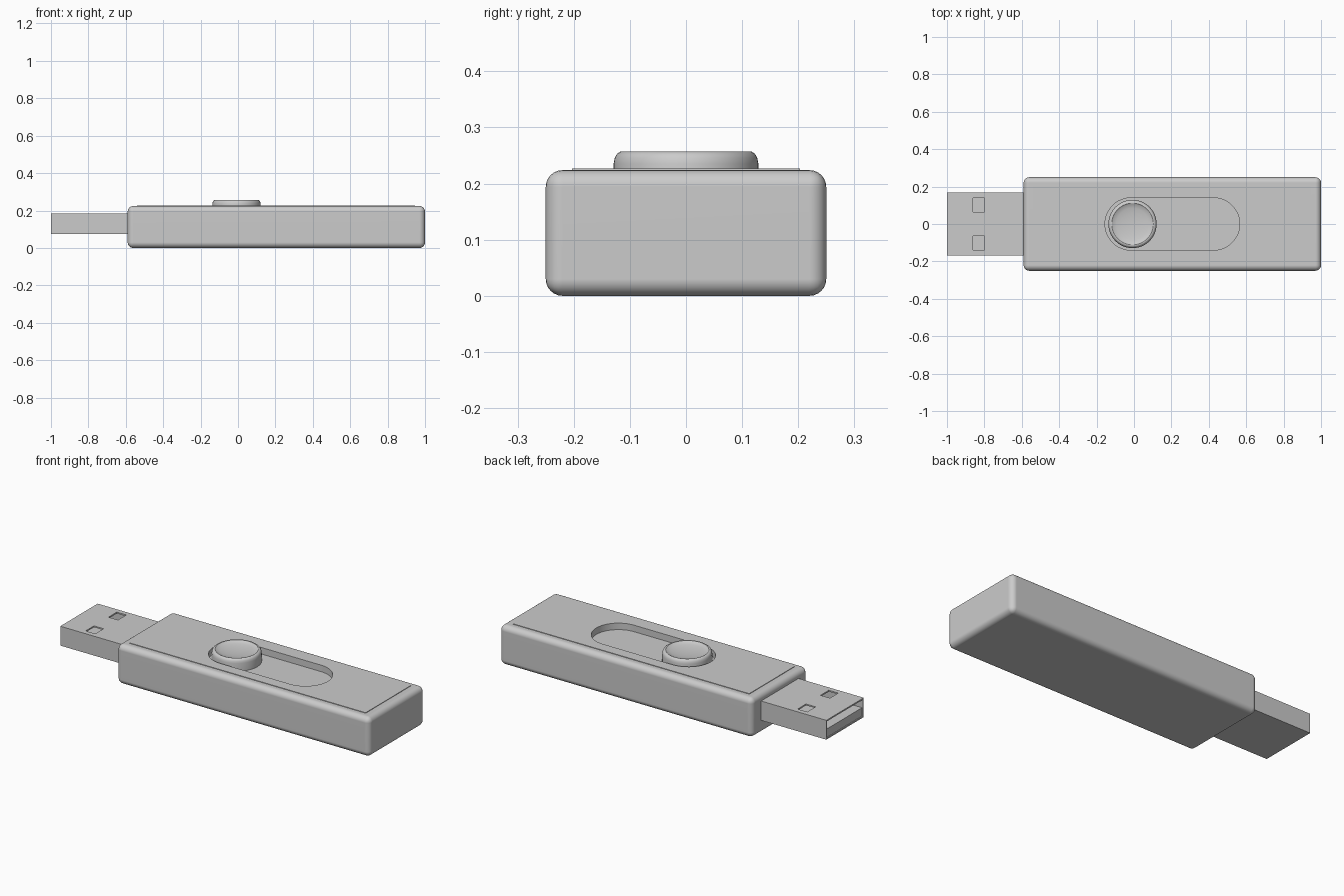
import bpy, bmesh, math

if "Cube" in bpy.data.objects:
    bpy.data.objects.remove(bpy.data.objects["Cube"])


def activate(obj):
    bpy.ops.object.select_all(action='DESELECT')
    obj.select_set(True)
    bpy.context.view_layer.objects.active = obj


def from_bmesh(name, bm):
    bmesh.ops.recalc_face_normals(bm, faces=bm.faces)
    mesh = bpy.data.meshes.new(name)
    bm.to_mesh(mesh)
    bm.free()
    obj = bpy.data.objects.new(name, mesh)
    bpy.context.collection.objects.link(obj)
    return obj


def box(name, x0, x1, y0, y1, z0, z1):
    bm = bmesh.new()
    bmesh.ops.create_cube(bm, size=1)
    for v in bm.verts:
        v.co = (x1 if v.co.x > 0 else x0, y1 if v.co.y > 0 else y0, z1 if v.co.z > 0 else z0)
    return from_bmesh(name, bm)


def stadium(name, x0, x1, r, z0, z1, n=24):
    bm = bmesh.new()
    pts = []
    for cx, start in ((x1, -math.pi / 2), (x0, math.pi / 2)):
        for i in range(n + 1):
            a = start + math.pi * i / n
            pts.append((cx + r * math.cos(a), r * math.sin(a), z0))
    face = bm.faces.new([bm.verts.new(p) for p in pts])
    ext = bmesh.ops.extrude_face_region(bm, geom=[face])
    bmesh.ops.translate(bm, vec=(0, 0, z1 - z0),
                        verts=[g for g in ext['geom'] if isinstance(g, bmesh.types.BMVert)])
    return from_bmesh(name, bm)


def cut(obj, cutter):
    cutter.hide_render = True
    activate(obj)
    mod = obj.modifiers.new("cut", 'BOOLEAN')
    mod.operation = 'DIFFERENCE'
    mod.solver = 'EXACT'
    mod.object = cutter
    bpy.ops.object.modifier_apply(modifier=mod.name)


def smooth(obj, angle=35):
    activate(obj)
    bpy.ops.object.shade_smooth_by_angle(angle=math.radians(angle))


# Rounded case and the thin panel on top of it
case = box("case", -0.59, 1.0, -0.25, 0.25, 0, 0.224)
activate(case)
bev = case.modifiers.new("bevel", 'BEVEL')
bev.width = 0.03
bev.segments = 6
bpy.ops.object.modifier_apply(modifier=bev.name)
panel = box("top_panel", -0.54, 0.945, -0.203, 0.203, 0.215, 0.227)

# Slider slot cut through panel into case
slot = stadium("slot_cutter", -0.015, 0.425, 0.14, 0.19, 0.3)
cut(case, slot)
cut(panel, slot)
bpy.data.objects.remove(slot)
smooth(case)
smooth(panel)
wn = case.modifiers.new("weighted_normals", 'WEIGHTED_NORMAL')
wn.keep_sharp = True

# Round slider button with a dished top, revolved
profile = [(0, 0.185), (0.129, 0.185), (0.129, 0.235), (0.127, 0.246), (0.123, 0.253),
           (0.117, 0.257), (0.111, 0.257), (0.106, 0.253), (0.085, 0.248),
           (0.06, 0.244), (0.03, 0.242), (0, 0.241)]
bm = bmesh.new()
vs = [bm.verts.new((r, 0, z)) for r, z in profile]
es = [bm.edges.new(p) for p in zip(vs, vs[1:])]
bmesh.ops.spin(bm, geom=vs + es, cent=(0, 0, 0), axis=(0, 0, 1),
               angle=2 * math.pi, steps=64)
bmesh.ops.remove_doubles(bm, verts=bm.verts, dist=1e-5)
button = from_bmesh("slider_button", bm)
button.location.x = -0.008
smooth(button)

# Hollow metal plug with two square windows
plug = box("plug_shell", -1.0, -0.57, -0.168, 0.168, 0.075, 0.185)
cutters = [box("plug_cavity", -1.1, -0.6, -0.16, 0.16, 0.083, 0.177)]
for s in (-1, 1):
    ya, yb = sorted((s * 0.065, s * 0.14))
    cutters.append(box("window_cutter", -0.86, -0.80, ya, yb, 0.15, 0.25))
for c in cutters:
    cut(plug, c)
    bpy.data.objects.remove(c)

# Contact tongue in the lower half of the plug
box("contact_tongue", -0.995, -0.59, -0.162, 0.162, 0.08, 0.13)
